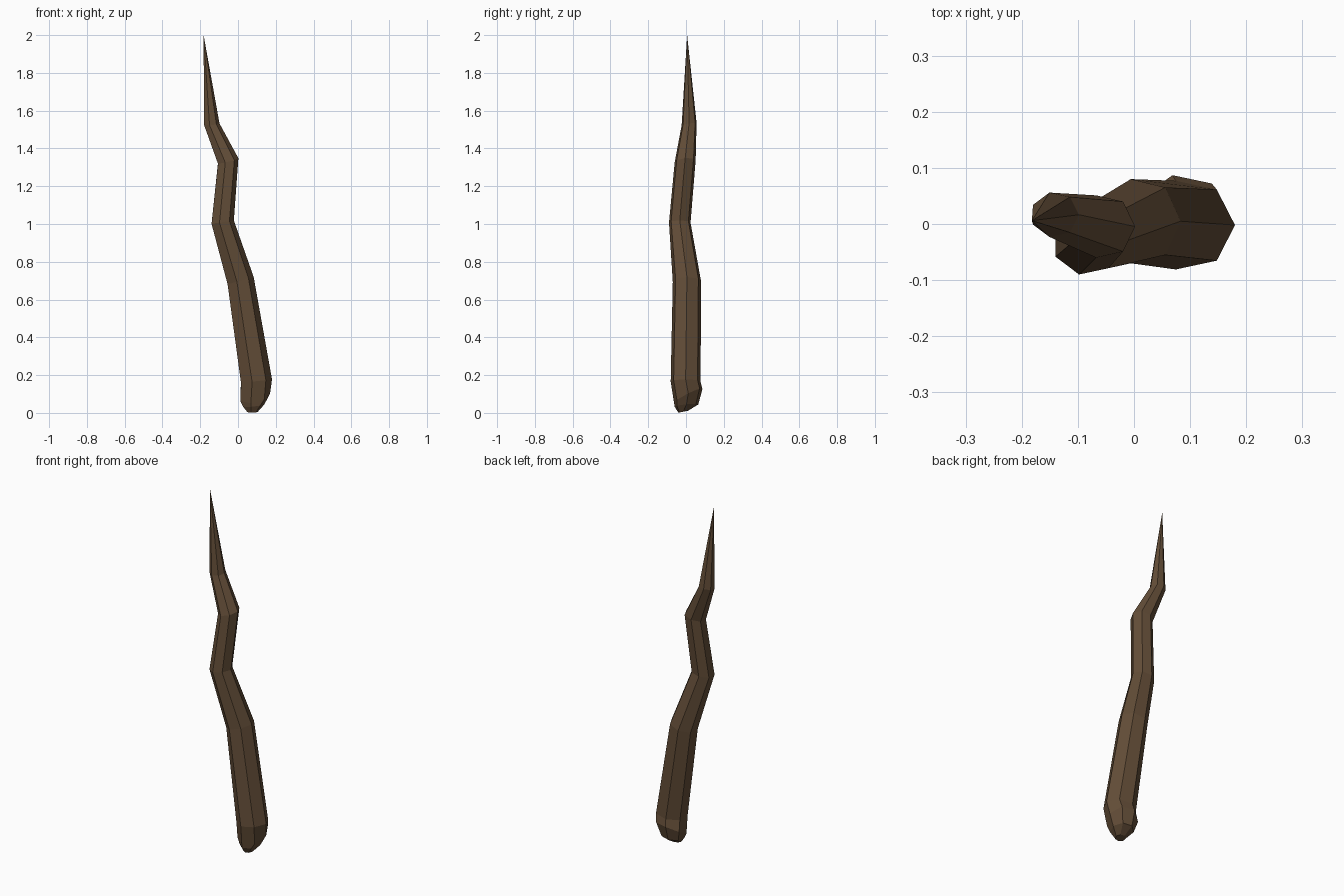
import bpy, bmesh, math

if "Cube" in bpy.data.objects:
    bpy.data.objects.remove(bpy.data.objects["Cube"])

SIDES = 7

bark = bpy.data.materials.new("brown_bark")
bark.diffuse_color = (0.125, 0.075, 0.039, 1)
bark.use_nodes = True
bark.node_tree.nodes["Principled BSDF"].inputs["Base Color"].default_value = bark.diffuse_color

# Cross-sections: x min, x max, y min, y max, mid height, rise over x, rise over y
RINGS = [
    (0.050, 0.105, -0.040, 0.010, 0.006, 0.00, 0.20),   # underside of the butt
    (0.028, 0.140, -0.060, 0.065, 0.040, 0.10, 0.10),
    (0.012, 0.170, -0.063, 0.087, 0.092, 0.15, 0.50),   # knob bulge
    (0.016, 0.180, -0.081, 0.077, 0.168, 0.12, 0.00),
    (-0.055, 0.083, -0.070, 0.080, 0.700, 0.28, 0.00),  # first bend
    (-0.140, -0.022, -0.090, 0.024, 1.010, 0.15, 0.00), # second bend
    (-0.106, 0.002, -0.060, 0.051, 1.335, 0.25, 0.10),  # third bend
    (-0.180, -0.098, -0.023, 0.056, 1.530, 0.05, 0.15), # base of the point
]
TIP = (-0.182, 0.006, 2.0)


def fit(value, values, lo, hi):
    return lo + (hi - lo) * (value - min(values)) / (max(values) - min(values))


def add_ring(bm, x0, x1, y0, y1, z, slope_x, slope_y):
    angles = [2 * math.pi * i / SIDES for i in range(SIDES)]
    cs, sn = [math.cos(a) for a in angles], [math.sin(a) for a in angles]
    ring = []
    for c, s in zip(cs, sn):
        x, y = fit(c, cs, x0, x1), fit(s, sn, y0, y1)
        dz = slope_x * (x - (x0 + x1) / 2) + slope_y * (y - (y0 + y1) / 2)
        ring.append(bm.verts.new((x, y, z + dz)))
    return ring


# Crooked stick lofted through its cross-sections
bm = bmesh.new()
rings = [add_ring(bm, *r) for r in RINGS]
bm.faces.new(rings[0][::-1])
for a, b in zip(rings, rings[1:]):
    for i in range(SIDES):
        j = (i + 1) % SIDES
        bm.faces.new((a[i], a[j], b[j], b[i]))

# Sharp point
tip = bm.verts.new(TIP)
for i in range(SIDES):
    bm.faces.new((rings[-1][i], rings[-1][(i + 1) % SIDES], tip))

bmesh.ops.recalc_face_normals(bm, faces=bm.faces)
mesh = bpy.data.meshes.new("crooked_stick")
bm.to_mesh(mesh)
bm.free()
mesh.materials.append(bark)
bpy.context.collection.objects.link(bpy.data.objects.new("crooked_stick", mesh))
